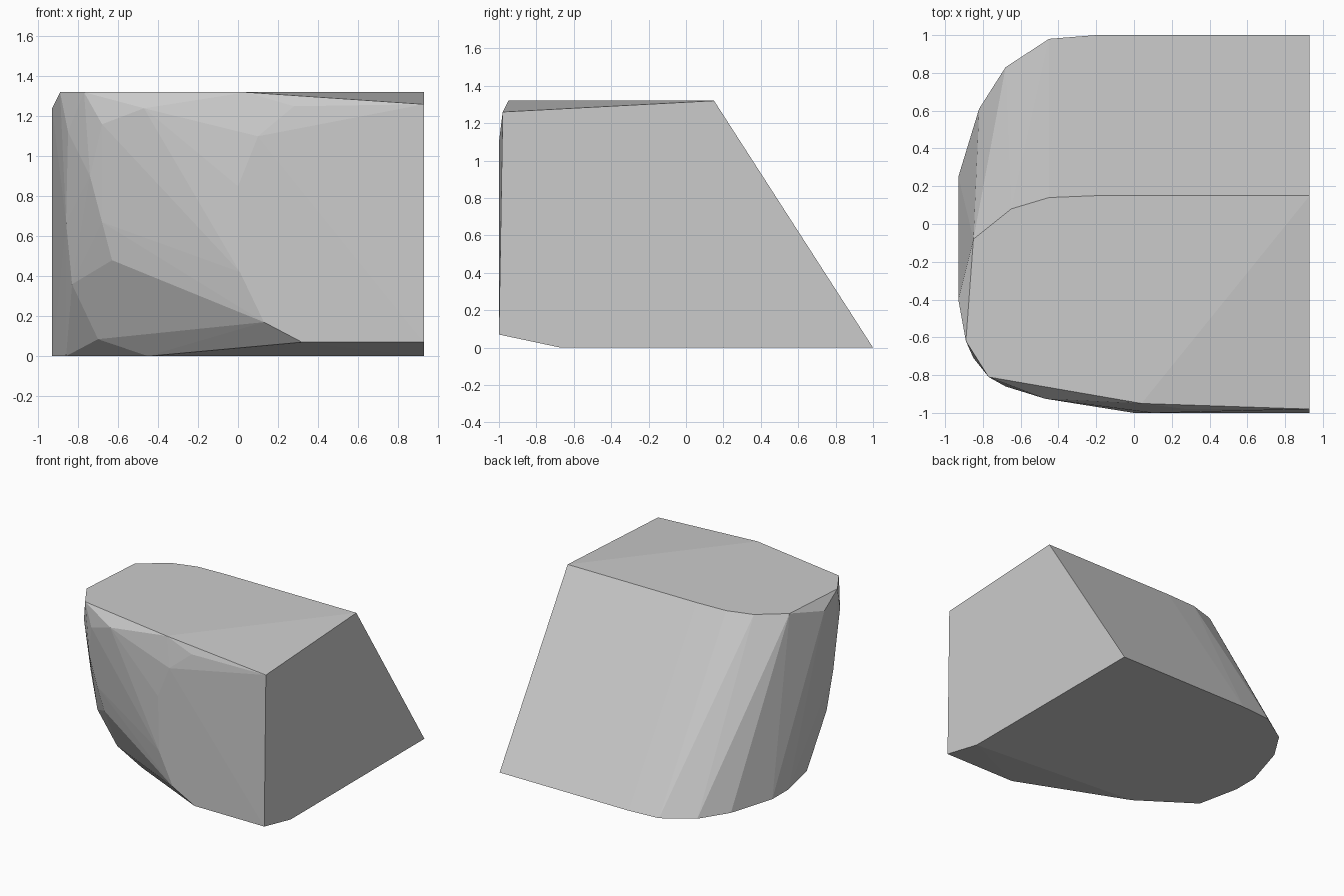
import bpy
import bmesh

# Remove the default cube only
default_cube = bpy.data.objects.get("Cube")
if default_cube is not None:
    bpy.data.objects.remove(default_cube, do_unlink=True)


def make_material(name, colour):
    material = bpy.data.materials.new(name)
    material.use_nodes = True
    material.diffuse_color = colour
    shader = next(node for node in material.node_tree.nodes
                  if node.type == "BSDF_PRINCIPLED")
    shader.inputs["Base Color"].default_value = colour
    return material


def build_hull(name, corners, material):
    """Wrap the corners in a flat-shaded convex solid with clean planar faces."""
    mesh = bpy.data.meshes.new(name)
    bm = bmesh.new()
    for corner in corners:
        bm.verts.new(corner)
    hull = bmesh.ops.convex_hull(bm, input=bm.verts)
    loose = {item for key in ("geom_interior", "geom_unused") for item in hull[key]
             if isinstance(item, bmesh.types.BMVert)}
    bmesh.ops.delete(bm, geom=list(loose), context="VERTS")
    bmesh.ops.dissolve_limit(bm, angle_limit=0.004, verts=bm.verts, edges=bm.edges)
    bmesh.ops.recalc_face_normals(bm, faces=bm.faces)
    bm.to_mesh(mesh)
    bm.free()
    mesh.materials.append(material)
    rock = bpy.data.objects.new(name, mesh)
    bpy.context.collection.objects.link(rock)
    return rock


side, height, front = 0.93, 1.32, -1

# Flat base outline (x, y), from the back round the rounded side to the front
base_outline = [(side, 1), (-.2, 1), (-.45, .98), (-.68, .83), (-.82, .61),
                (-side, .25), (-side, .05), (-.86, -.28), (-.45, -.56), (side, -.67)]

# Flat top outline (x, y), same direction
top_outline = [(side, .15), (-.2, .15), (-.45, .14), (-.65, .08), (-.85, -.08),
               (-.89, -.62), (-.77, -.81), (.04, -.95)]

# Broad front facet (x, z)
front_facet = [(side, .07), (.32, .07), (.13, .17), (.01, .42), (0, .85), (.1, 1.1)]

# Chipped corner between the front and the rounded side
chipped_corner = [(side, -.98, 1.26), (.28, -.98, 1.25), (-.47, -.925, 1.24),
                  (-.68, -.86, 1.16), (-.85, -.71, 1.12), (-side, -.4, 1.24),
                  (-.74, -.8, .9), (-.86, -.61, .67), (-.68, -.79, .67),
                  (-.63, -.77, .48), (-.83, -.57, .36), (-.7, -.51, .085)]

corners = [(x, y, 0) for x, y in base_outline]
corners += [(x, y, height) for x, y in top_outline]
corners += [(x, front, z) for x, z in front_facet]
corners += chipped_corner

stone_grey = make_material("stone grey", (.6, .6, .6, 1))
build_hull("stone_block", corners, stone_grey)
